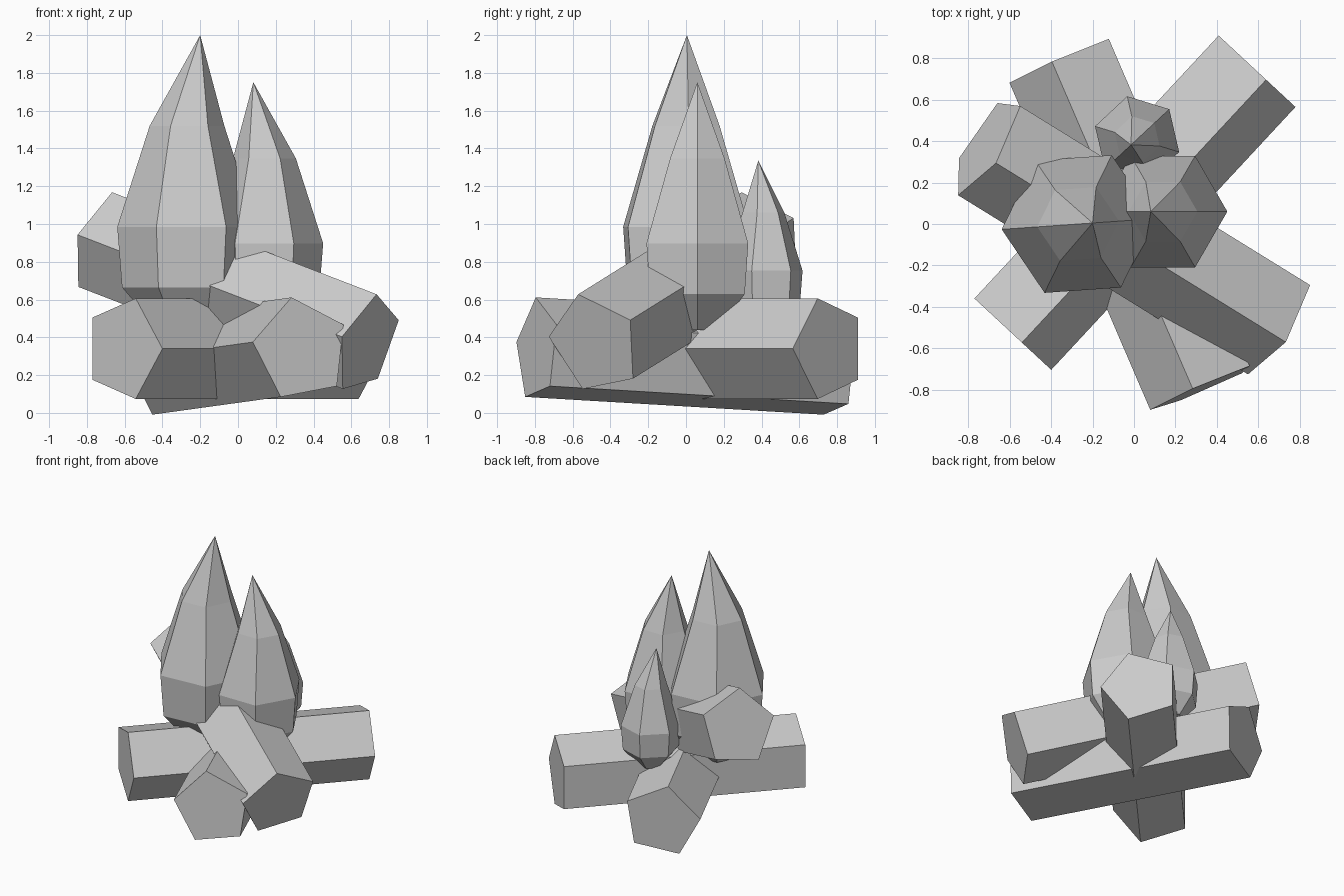
import bpy, bmesh
from math import cos, sin, radians, tau
from mathutils import Vector

cube = bpy.data.objects.get("Cube")
if cube:
    bpy.data.objects.remove(cube, do_unlink=True)

grey = bpy.data.materials.new("plain_grey")
grey.use_nodes = True
COLOUR = (0.6, 0.6, 0.6, 1)
grey.diffuse_color = COLOUR
grey.node_tree.nodes["Principled BSDF"].inputs["Base Color"].default_value = COLOUR


def finish(name, bm):
    bmesh.ops.recalc_face_normals(bm, faces=bm.faces)
    mesh = bpy.data.meshes.new(name)
    bm.to_mesh(mesh)
    bm.free()
    mesh.materials.append(grey)
    bpy.context.collection.objects.link(bpy.data.objects.new(name, mesh))


def bridge(bm, low, high):
    n = len(low)
    for i in range(n):
        j = (i + 1) % n
        bm.faces.new((low[i], low[j], high[j], high[i]))


def log(name, start, end, turn, radius=0.28, sides=5):
    """Five-sided beam between two end centres, turned about its axis."""
    start, end = Vector(start), Vector(end)
    axis = (end - start).normalized()
    side = axis.cross(Vector((0, 0, 1))).normalized()
    up = side.cross(axis)
    bm = bmesh.new()
    rings = []
    for centre in (start, end):
        angles = [radians(turn) + tau * i / sides for i in range(sides)]
        rings.append([bm.verts.new(centre + radius * (side * cos(a) + up * sin(a)))
                      for a in angles])
        bm.faces.new(rings[-1])
    bridge(bm, *rings)
    finish(name, bm)


# Flame outline as radius and height, with the tip leaning sideways
PROFILE = [(0.15, 0), (0.345, 0.225), (0.37, 0.545), (0.198, 1.08)]
TIP = (0.07, 1.56)


def flame(name, x, y, size, turn, base=0.44, sides=6):
    """Six-sided teardrop with an off-centre tip."""
    bm = bmesh.new()
    turn = radians(turn)

    def point(radius, angle, height):
        return bm.verts.new((x + size * radius * cos(angle),
                             y + size * radius * sin(angle), base + size * height))

    rings = [[point(r, turn + tau * i / sides, h) for i in range(sides)]
             for r, h in PROFILE]
    bm.faces.new(rings[0])
    for low, high in zip(rings, rings[1:]):
        bridge(bm, low, high)
    tip = point(TIP[0], turn, TIP[1])
    for i in range(sides):
        bm.faces.new((rings[-1][i], rings[-1][(i + 1) % sides], tip))
    finish(name, bm)


# Crossed logs
log("flat_log", (-0.605, -0.514, 0.34), (0.575, 0.756, 0.34), 0)
log("bottom_log", (0.334, -0.79, 0.336), (-0.346, 0.79, 0.242), 28)
log("raised_log", (0.686, -0.484, 0.366), (-0.714, 0.381, 0.906), 28)

# Flames
flame("large_flame", -0.27, 0, 1, 4)
flame("medium_flame", 0.14, 0.06, 0.84, 180)
flame("small_flame", 0.015, 0.41, 0.574, 223)
